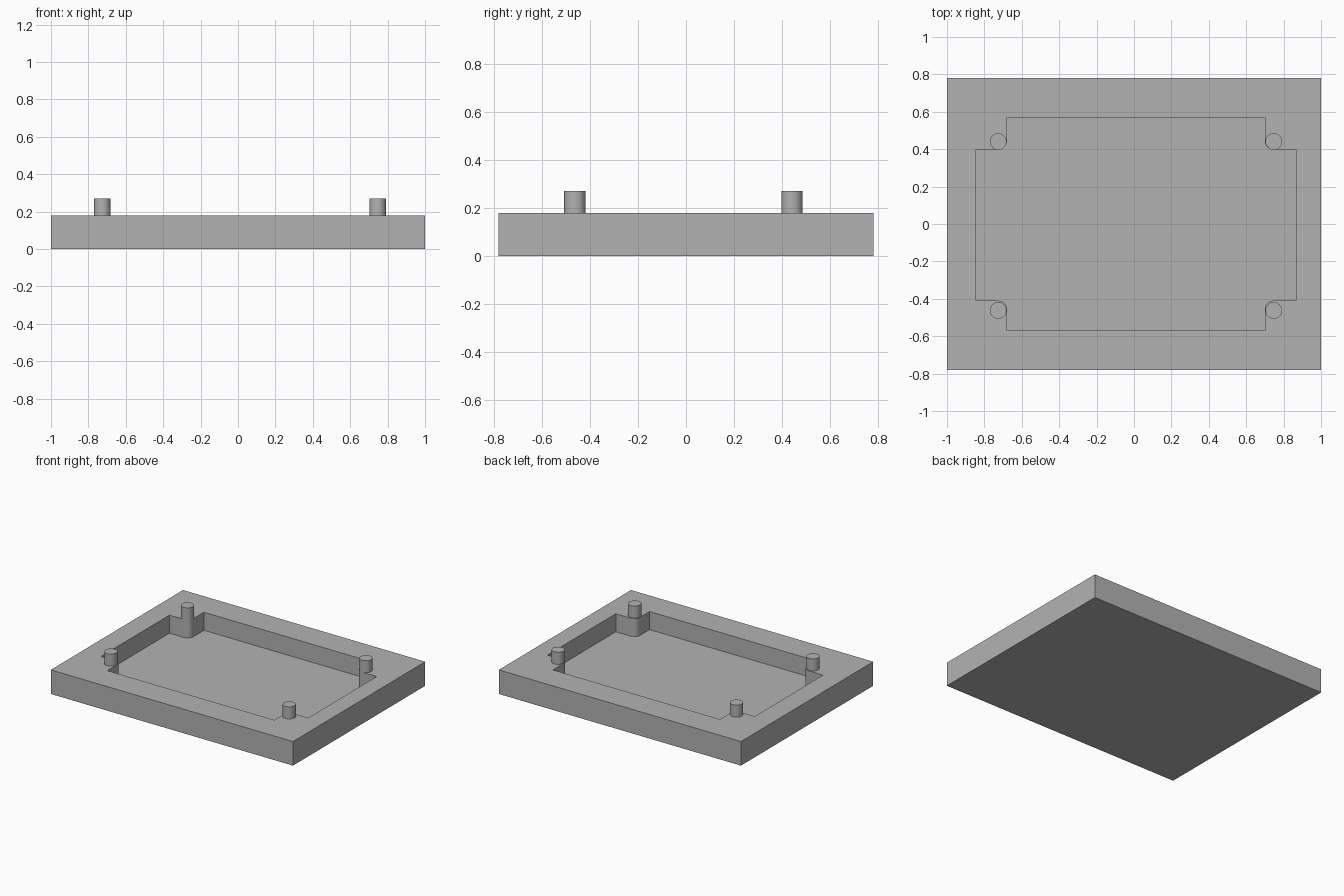
import bpy, bmesh
from math import sin, cos, pi

cube = bpy.data.objects.get("Cube")
if cube:
    bpy.data.objects.remove(cube, do_unlink=True)

grey = bpy.data.materials.new("plain_grey")
grey.use_nodes = True
colour = (0.45, 0.45, 0.45, 1)
grey.diffuse_color = colour
grey.node_tree.nodes["Principled BSDF"].inputs["Base Color"].default_value = colour

HALF_X, HALF_Y = 1.0, 0.78
TOP, FLOOR, PEG_TOP = 0.18, 0.045, 0.27
ROUND = 0.045


def prism(name, outline, z0, z1):
    """Extrude a flat outline from z0 up to z1."""
    bm = bmesh.new()
    face = bm.faces.new([bm.verts.new((x, y, z0)) for x, y in outline])
    ext = bmesh.ops.extrude_face_region(bm, geom=[face])["geom"]
    verts = [v for v in ext if isinstance(v, bmesh.types.BMVert)]
    bmesh.ops.translate(bm, verts=verts, vec=(0, 0, z1 - z0))
    bmesh.ops.recalc_face_normals(bm, faces=bm.faces)
    mesh = bpy.data.meshes.new(name)
    bm.to_mesh(mesh)
    bm.free()
    mesh.materials.append(grey)
    obj = bpy.data.objects.new(name, mesh)
    bpy.context.collection.objects.link(obj)
    return obj


def smooth(obj):
    bpy.ops.object.select_all(action="DESELECT")
    obj.select_set(True)
    bpy.context.view_layer.objects.active = obj
    bpy.ops.object.shade_smooth_by_angle(angle=pi / 6)


def corner(sx, sy, steps=8):
    """Pocket outline around one corner boss, from the end wall to the side wall."""
    xo, xi = (0.867, 0.70) if sx > 0 else (-0.845, -0.68)
    yo, yi = (0.57, 0.398) if sy > 0 else (-0.57, -0.41)
    cx, cy = xi + sx * ROUND, yi + sy * ROUND
    arc = []
    for i in range(steps + 1):
        a = pi / 2 * i / steps
        arc.append((cx - sx * ROUND * sin(a), cy - sy * ROUND * cos(a)))
    return [(xo, yi)] + arc + [(xi, yo)]


# Tray block with the notched pocket cut into its top
tray = prism("tray", [(-HALF_X, -HALF_Y), (HALF_X, -HALF_Y),
                      (HALF_X, HALF_Y), (-HALF_X, HALF_Y)], 0, TOP)
outline = (corner(1, 1) + corner(-1, 1)[::-1]
           + corner(-1, -1) + corner(1, -1)[::-1])
cutter = prism("pocket_cutter", outline, FLOOR, TOP + 0.1)
cutter.hide_render = True

cut = tray.modifiers.new("pocket", "BOOLEAN")
cut.operation = "DIFFERENCE"
cut.solver = "EXACT"
cut.object = cutter
bpy.context.view_layer.objects.active = tray
tray.select_set(True)
bpy.ops.object.modifier_apply(modifier=cut.name)
bpy.data.objects.remove(cutter, do_unlink=True)
smooth(tray)

# Locating pegs on the four corner bosses
for side, x in (("right", -0.726), ("left", 0.747)):
    for end, y in (("front", -0.462), ("back", 0.441)):
        ring = [(x + 0.0445 * cos(2 * pi * i / 32), y + 0.0445 * sin(2 * pi * i / 32))
                for i in range(32)]
        smooth(prism(f"{end}_{side}_peg", ring, TOP - 0.02, PEG_TOP))
